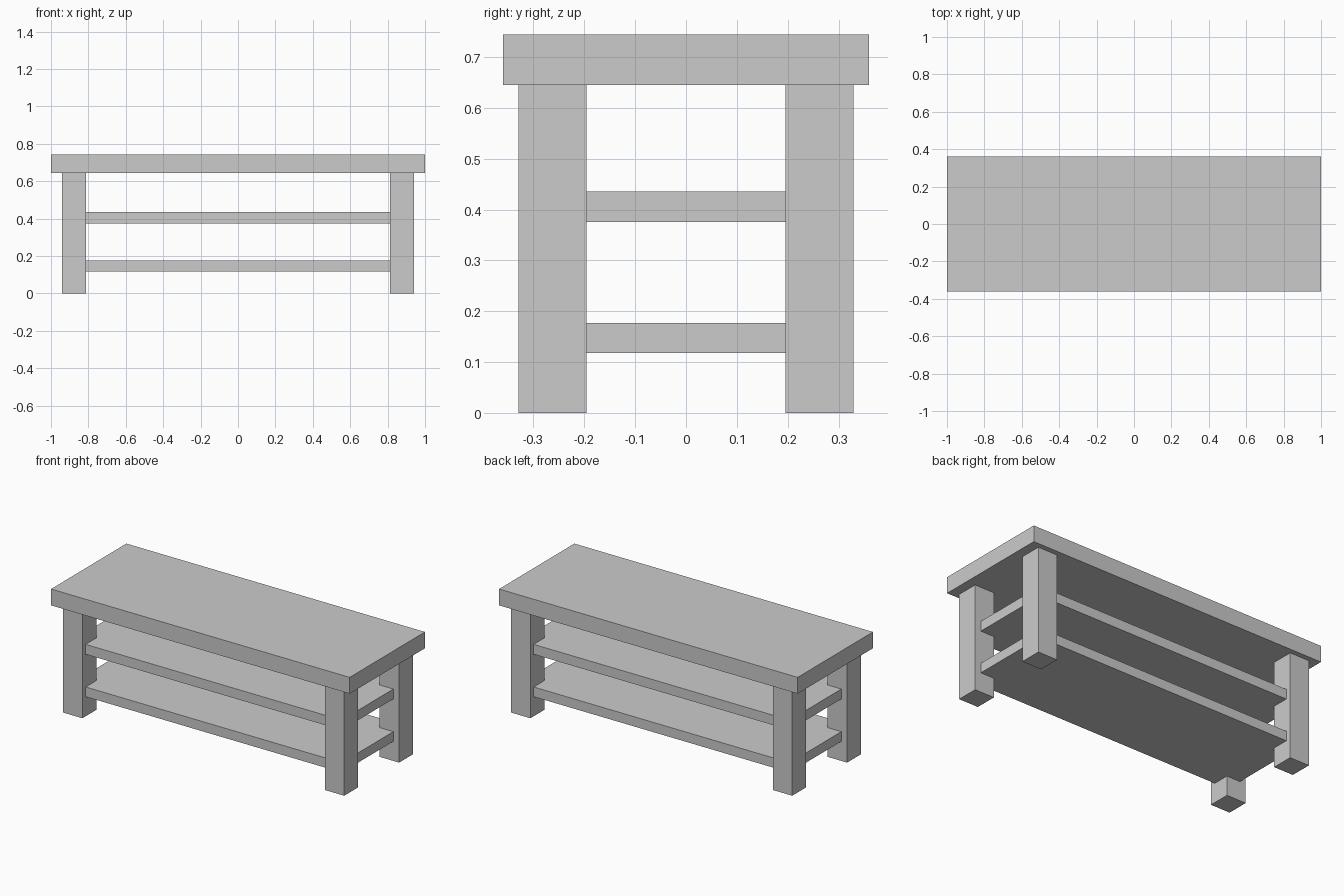
import bpy

if "Cube" in bpy.data.objects:
    bpy.data.objects.remove(bpy.data.objects["Cube"])


def box(name, x, y, z):
    """Axis-aligned box from (min, max) ranges."""
    lo, hi = zip(x, y, z)
    bpy.ops.mesh.primitive_cube_add(size=1, location=[(a + b) / 2 for a, b in zip(lo, hi)])
    ob = bpy.context.object
    ob.name = name
    ob.scale = [b - a for a, b in zip(lo, hi)]
    bpy.ops.object.transform_apply(location=False, rotation=False, scale=True)
    return ob


# Table top
box("table_top", (-1, 1), (-0.36, 0.36), (0.645, 0.744))

# Shelves, let into the legs
for name, z in (("lower_shelf", (0.118, 0.177)), ("upper_shelf", (0.375, 0.435))):
    box(name, (-0.903, 0.903), (-0.297, 0.297), z)

# Four square legs
for sx, side in ((-1, "left"), (1, "right")):
    for sy, end in ((-1, "front"), (1, "back")):
        box(f"{end}_{side}_leg",
            sorted((sx * 0.812, sx * 0.942)),
            sorted((sy * 0.196, sy * 0.329)),
            (0, 0.645))
